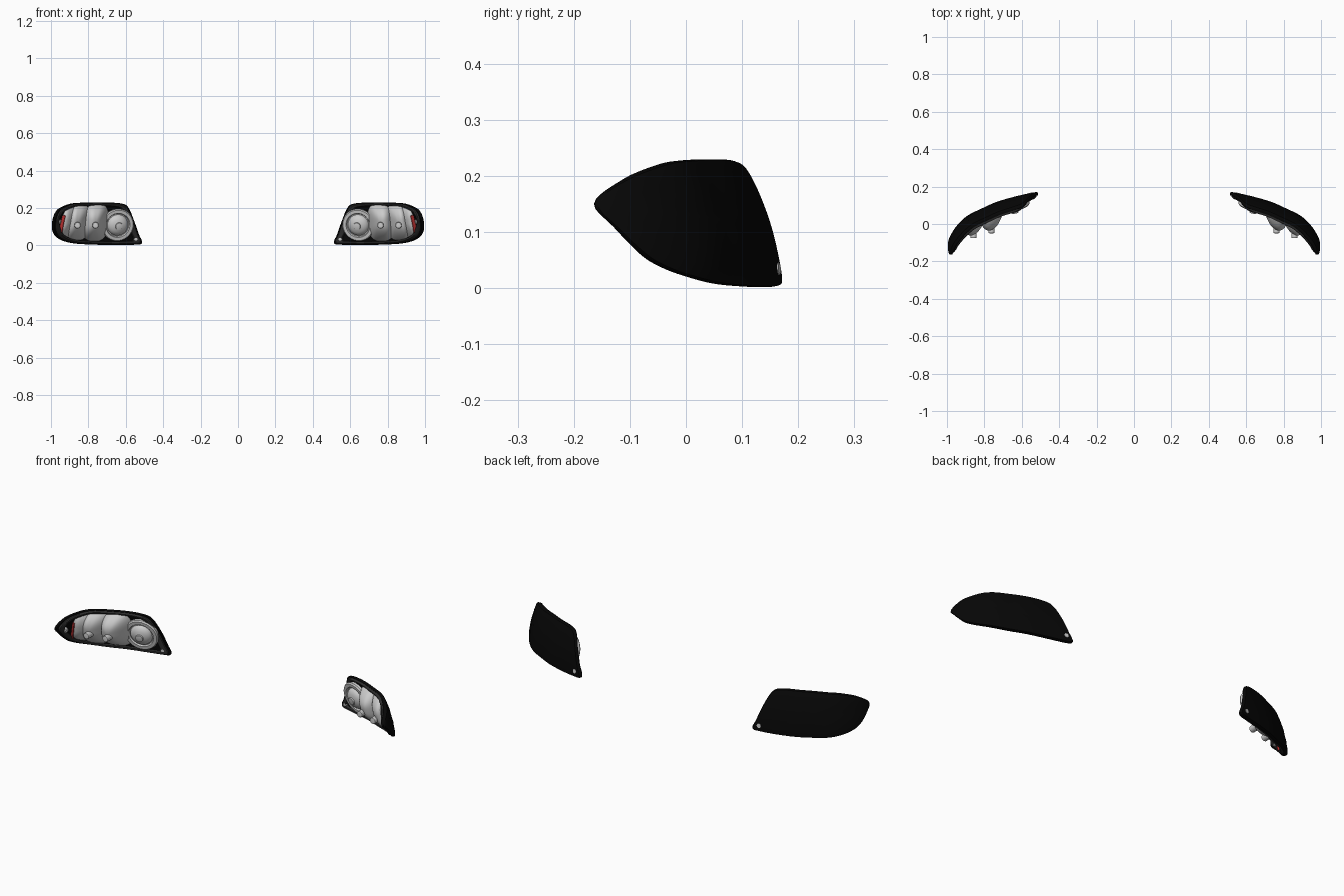
import bpy, bmesh, math
from mathutils import Vector

if "Cube" in bpy.data.objects:
    bpy.data.objects.remove(bpy.data.objects["Cube"])

# ---- helpers -------------------------------------------------------------
def spline(pts, steps, closed=False):
    """Catmull-Rom samples through 2D points."""
    P = [Vector(p) for p in pts]
    n = len(P)
    out = []
    for i in range(n if closed else n - 1):
        if closed:
            a, b, c, d = (P[(i + k) % n] for k in (-1, 0, 1, 2))
        else:
            a, b, c, d = P[max(i - 1, 0)], P[i], P[i + 1], P[min(i + 2, n - 1)]
        for s in range(steps):
            t = s / steps
            out.append(0.5 * (2 * b + (c - a) * t + (2 * a - 5 * b + 4 * c - d) * t * t
                              + (3 * b - a - 3 * c + d) * t ** 3))
    if not closed:
        out.append(P[-1])
    return out

# plan curve of the lens, inner end to outer end
PLAN = spline([(.513, .174), (.62, .151), (.73, .12), (.81, .085), (.89, .045),
               (.95, -.01), (1.0, -.09), (1.014, -.172)], 12)
LEN = [0]
for p, q in zip(PLAN, PLAN[1:]):
    LEN.append(LEN[-1] + (q - p).length)

def base(u):
    i = 0
    while i < len(LEN) - 2 and LEN[i + 1] < u:
        i += 1
    return PLAN[i].lerp(PLAN[i + 1], (u - LEN[i]) / (LEN[i + 1] - LEN[i]))

def normal(u):
    t = (base(u + .02) - base(u - .02)).normalized()
    return Vector((-t.y, t.x, 0))

def surf(u, z, d):
    """Point on the lens surface, curving back with height, sunk inward by d."""
    b = base(u)
    return Vector((b.x, b.y, z)) - normal(u) * (z * z + d)

def inward(u, z):
    return -(normal(u) + Vector((0, 0, 2 * z))).normalized()

def material(name, col):
    m = bpy.data.materials.new(name)
    m.diffuse_color = (*col, 1)
    m.use_nodes = True
    m.node_tree.nodes["Principled BSDF"].inputs["Base Color"].default_value = m.diffuse_color
    return m

BLACK = material("black", (.002, .002, .002))
DARK = material("dark_grey", (.025, .025, .025))
RED = material("red", (.5, .03, .03))

def rings_object(name, rings, tip=None, cap=None, mat=None, closed=False, angle=40):
    """Skin consecutive vertex rings, then mirror to the other side."""
    bm = bmesh.new()
    V = [[bm.verts.new(p) for p in r] for r in rings]
    n = len(V[0])
    pairs = list(zip(V, V[1:])) + ([(V[-1], V[0])] if closed else [])
    for A, B in pairs:
        for i in range(n):
            j = (i + 1) % n
            bm.faces.new((A[i], A[j], B[j], B[i]))
    for ring, point in ((V[-1], tip), (V[0], cap)):
        if point is not None:
            c = bm.verts.new(point)
            for i in range(n):
                bm.faces.new((ring[i], ring[(i + 1) % n], c))
    bmesh.ops.recalc_face_normals(bm, faces=bm.faces)
    me = bpy.data.meshes.new(name)
    bm.to_mesh(me)
    bm.free()
    ob = bpy.data.objects.new(name, me)
    bpy.context.collection.objects.link(ob)
    if mat:
        me.materials.append(mat)
    bpy.ops.object.select_all(action='DESELECT')
    ob.select_set(True)
    bpy.context.view_layer.objects.active = ob
    bpy.ops.object.shade_smooth_by_angle(angle=math.radians(angle))
    ob.modifiers.new("mirror", 'MIRROR').use_mirror_merge = False
    return ob

def lathe(name, center, axis, profile, mat=None, n=40):
    """Revolve (radius, height) pairs around an axis."""
    q = axis.to_track_quat('Z', 'Y')
    at = lambda r, h, a: center + q @ Vector((r * math.cos(a), r * math.sin(a), h))
    rings = [[at(r, h, 2 * math.pi * i / n) for i in range(n)] for r, h in profile]
    return rings_object(name, rings, at(0, profile[-1][1], 0), at(0, profile[0][1], 0), mat, angle=30)

# ---- lens outline in (length along curve, height) ------------------------
OUT = spline([(.003, .012), (.05, .003), (.2, .002), (.365, .008), (.46, .022), (.52, .04),
              (.56, .062), (.612, .108), (.648, .15), (.6, .187), (.49, .218), (.4, .227),
              (.25, .229), (.14, .225), (.09, .205), (.052, .135), (.022, .06)], 5, True)
MID = Vector((.3, .12))

def loop(k, d):
    return [surf(*(MID + (p - MID) * k), d) for p in OUT]

# black outer lens: outer skin, rounded rim, inner skin
ks = (.2, .4, .6, .8, .93)
rings = [loop(k, 0) for k in ks] + [loop(.985, .001), loop(1, .006), loop(1, .017), loop(.985, .02)]
rings += [loop(k, .02) for k in reversed(ks)]
rings_object("lens", rings, surf(*MID, .02), surf(*MID, 0), BLACK)

# dark bezel lining the inside of the lens
rings_object("bezel", [loop(.965, .018), loop(.955, .028), loop(.92, .034), loop(.85, .034), loop(.83, .018)],
             mat=DARK, closed=True)

# ---- reflector bowls, backs facing the front -----------------------------
def bowl(name, u0, z0, ru, rz, depth, dx=0):
    n, e = 48, 2 / 2.8
    sp = lambda v: math.copysign(abs(v) ** e, v)
    rings = []
    for k in range(10):
        r = 1 - k / 10
        rings.append([surf(u0 + r * ru * sp(math.cos(a)), z0 + r * rz * sp(math.sin(a)), .022)
                      + Vector((dx, -depth, 0)) * (1 - r ** 2.3)
                      for a in (2 * math.pi * i / n for i in range(n))])
    tip = surf(u0, z0, .022) + Vector((dx, -depth, 0))
    rings_object(name, rings, tip)
    return tip

SOCKET = [(.017, -.02), (.017, .018), (.015, .021), (.009, .022)]
for name, u0, z0, ru, rz, depth in (("middle", .275, .122, .078, .1, .095),
                                    ("outer", .385, .122, .078, .096, .075)):
    tip = bowl(name + "_reflector", u0, z0, ru, rz, depth)
    lathe(name + "_bulb_socket", Vector((tip.x, tip.y, .107)), Vector((0, -1, 0)), SOCKET, n=24)
bowl("end_reflector", .462, .125, .066, .08, .035, -.01)

# ---- round main lamp -----------------------------------------------------
u = .147
lathe("main_lamp", surf(u, .112, .022), inward(u, .112),
      [(.086, 0), (.088, .018), (.083, .025), (.066, .025), (.062, .016), (.057, .016), (.055, .024),
       (.046, .034), (.034, .041), (.02, .045), (.019, .052), (.01, .054)])

# ---- red side strip ------------------------------------------------------
strip = [[surf(u, z, d) for u, d in ((.526, .02), (.526, .04), (.531, .04), (.531, .02))]
         for z in (.07, .1, .13, .16)]
rings_object("red_side_strip", strip, surf(.528, .161, .03), surf(.528, .069, .03), RED)

# ---- small end screws; the inner one passes through the lens -------------
lathe("inner_screw", surf(.04, .034, 0), inward(.04, .034),
      [(.011, -.002), (.011, .032), (.008, .034)], n=20)
lathe("outer_screw", surf(.58, .13, .018), inward(.58, .13),
      [(.012, 0), (.012, .02), (.008, .023)], n=20)
